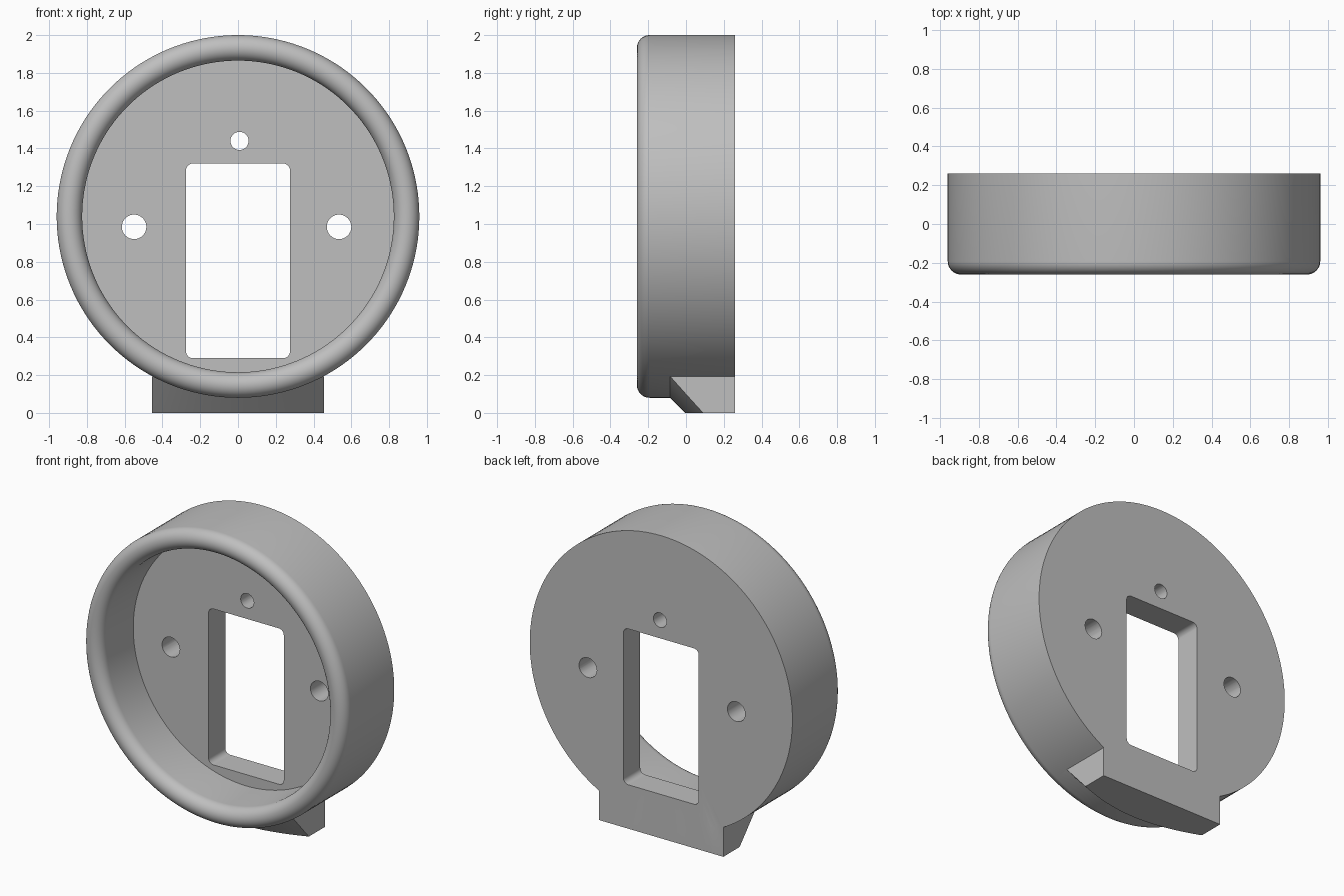
import bpy, bmesh, math
from mathutils import Matrix, Vector

CENTRE_Z = 1.04
FRONT, BACK, FLOOR = -0.26, 0.26, 0.085
R_OUT, R_IN = 0.96, 0.825

cube = bpy.data.objects.get("Cube")
if cube:
    bpy.data.objects.remove(cube, do_unlink=True)

grey = bpy.data.materials.new("light grey")
grey.use_nodes = True
grey.diffuse_color = (0.52, 0.52, 0.52, 1)
grey.node_tree.nodes["Principled BSDF"].inputs["Base Color"].default_value = grey.diffuse_color


def finish(name, bm):
    bmesh.ops.remove_doubles(bm, verts=bm.verts, dist=1e-5)
    bmesh.ops.recalc_face_normals(bm, faces=bm.faces)
    mesh = bpy.data.meshes.new(name)
    bm.to_mesh(mesh)
    bm.free()
    mesh.materials.append(grey)
    obj = bpy.data.objects.new(name, mesh)
    bpy.context.collection.objects.link(obj)
    return obj


def revolve(name, profile, steps=144):
    """Spin (radius, y) points around the horizontal axis of the ring."""
    bm = bmesh.new()
    verts = [bm.verts.new((r, y, CENTRE_Z)) for r, y in profile]
    edges = [bm.edges.new(pair) for pair in zip(verts, verts[1:])]
    bmesh.ops.spin(bm, geom=verts + edges, cent=(0, 0, CENTRE_Z), axis=(0, 1, 0),
                   angle=math.tau, steps=steps, use_merge=True)
    return finish(name, bm)


def prism(name, outline, y0, y1):
    """Extrude an (x, z) outline along y."""
    bm = bmesh.new()
    face = bm.faces.new([bm.verts.new((x, y0, z)) for x, z in outline])
    new = bmesh.ops.extrude_face_region(bm, geom=[face])["geom"]
    bmesh.ops.translate(bm, vec=(0, y1 - y0, 0),
                        verts=[v for v in new if isinstance(v, bmesh.types.BMVert)])
    return finish(name, bm)


def arc(cx, cz, r, start, sweep, n):
    return [(cx + r * math.cos(start + sweep * i / n), cz + r * math.sin(start + sweep * i / n))
            for i in range(n + 1)]


def combine(target, tool, operation):
    mod = target.modifiers.new(operation.lower(), 'BOOLEAN')
    mod.operation, mod.object, mod.solver = operation, tool, 'EXACT'
    bpy.context.view_layer.objects.active = target
    bpy.ops.object.modifier_apply(modifier=mod.name)
    bpy.data.objects.remove(tool, do_unlink=True)


# Round housing: back plate, straight wall and fully rounded front rim
half = (R_OUT - R_IN) / 2
rim = arc((R_OUT + R_IN) / 2, FRONT + half, half, 0, -math.pi, 20)
housing = revolve("round_housing", [(0, BACK), (R_OUT, BACK)] + rim + [(R_IN, FLOOR), (0, FLOOR)])

# Foot: a block whose front is trimmed by a cone around the housing
foot = revolve("foot", [(0, -0.085), (R_OUT, -0.085), (R_OUT + 0.345, BACK), (0, BACK)])
block = prism("foot_block", [(-0.455, 0), (0.455, 0), (0.455, 0.193), (-0.455, 0.193)], -0.2, 0.4)
combine(foot, block, 'INTERSECT')
combine(housing, foot, 'UNION')

# Rounded rectangular window
r, left, right, low, high = 0.035, -0.275, 0.275, 0.29, 1.32
corners = [(right - r, high - r), (left + r, high - r), (left + r, low + r), (right - r, low + r)]
outline = []
for i, (x, z) in enumerate(corners):
    outline += arc(x, z, r, i * math.pi / 2, math.pi / 2, 6)
combine(housing, prism("window_cutter", outline, 0, 0.4), 'DIFFERENCE')

# Screw holes
for x, z, radius in ((0.008, 1.44, 0.048), (-0.55, 0.985, 0.065), (0.535, 0.985, 0.065)):
    hole = arc(x, z, radius, 0, math.tau, 32)[:-1]
    combine(housing, prism("hole_cutter", hole, 0, 0.4), 'DIFFERENCE')

bpy.ops.object.select_all(action='DESELECT')
housing.select_set(True)
bpy.context.view_layer.objects.active = housing
bpy.ops.object.shade_smooth_by_angle(angle=math.radians(30))
